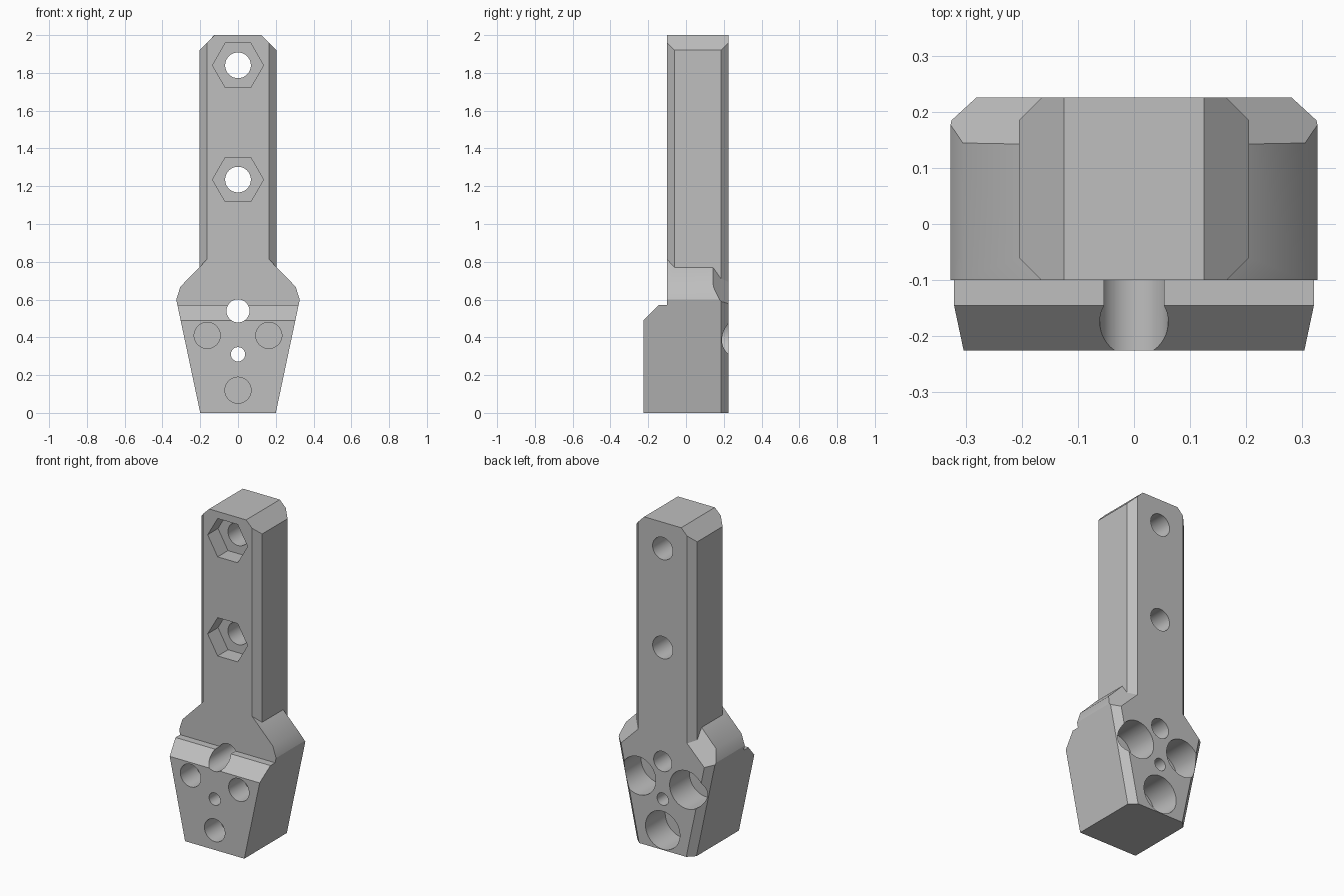
import bpy, bmesh, math
from mathutils import Vector

cube = bpy.data.objects.get("Cube")
if cube:
    bpy.data.objects.remove(cube, do_unlink=True)

grey = bpy.data.materials.new("plain grey")
grey.use_nodes = True
grey.diffuse_color = (0.52, 0.52, 0.52, 1)
grey.node_tree.nodes["Principled BSDF"].inputs["Base Color"].default_value = (0.52, 0.52, 0.52, 1)

BACK, SHANK_FRONT, HEAD_FRONT = 0.225, -0.1, -0.225


def prism(points, offset, length):
    """Extrude a closed loop of 3D points by offset + length along an axis."""
    bm = bmesh.new()
    face = bm.faces.new([bm.verts.new(Vector(p) + Vector(offset)) for p in points])
    side = bmesh.ops.extrude_face_region(bm, geom=[face])
    moved = [v for v in side["geom"] if isinstance(v, bmesh.types.BMVert)]
    bmesh.ops.translate(bm, verts=moved, vec=length)
    bmesh.ops.recalc_face_normals(bm, faces=bm.faces)
    return bm


def slice_off(bm, point, normal):
    """Remove everything beyond a plane and cap the cut of a convex solid."""
    geom = bm.verts[:] + bm.edges[:] + bm.faces[:]
    bmesh.ops.bisect_plane(bm, geom=geom, dist=1e-5, plane_co=point,
                           plane_no=Vector(normal).normalized(), clear_outer=True)
    rim = [e for e in bm.edges if e.is_boundary]
    bmesh.ops.holes_fill(bm, edges=rim, sides=0)
    bmesh.ops.recalc_face_normals(bm, faces=bm.faces)


def finish(bm, name):
    mesh = bpy.data.meshes.new(name)
    bm.to_mesh(mesh)
    bm.free()
    mesh.materials.append(grey)
    obj = bpy.data.objects.new(name, mesh)
    bpy.context.collection.objects.link(obj)
    return obj


def combine(target, other, operation):
    mod = target.modifiers.new(other.name, 'BOOLEAN')
    mod.operation = operation
    mod.solver = 'EXACT'
    mod.object = other
    bpy.context.view_layer.objects.active = target
    bpy.ops.object.modifier_apply(modifier=mod.name)
    bpy.data.objects.remove(other, do_unlink=True)


def bore(target, x, z, radius, start, end, sides=64):
    """Cut a round or hexagonal hole running along y."""
    loop = [(x + radius * math.cos(a), start, z + radius * math.sin(a))
            for a in (2 * math.pi * i / sides for i in range(sides))]
    cutter = finish(prism(loop, (0, 0, 0), (0, end - start, 0)), "bore_cutter")
    cutter.hide_render = True
    combine(target, cutter, 'DIFFERENCE')


# Head: tapered outline with sloping shoulders and chamfered back edges
half = [(0.2, 0), (0.327, 0.6), (0.305, 0.668), (0.12, 0.858)]
outline = half + [(-x, z) for x, z in reversed(half)]
head_bm = prism([(x, HEAD_FRONT, z) for x, z in outline], (0, 0, 0),
                (0, BACK - HEAD_FRONT, 0))
taper = math.atan2(0.127, 0.6)
for s in (-1, 1):
    slice_off(head_bm, (s * 0.327, 0.185, 0.6),
              (s * math.cos(taper), 1, -math.sin(taper)))
    slice_off(head_bm, (s * 0.2, 0.143, 0.775), (s, math.sqrt(2), 1))
tool_body = finish(head_bm, "tool_body")

# Step and sloping ledge across the front of the head
step = [(-0.1, 0.57), (-0.145, 0.57), (-0.3, 0.415), (-0.3, 1), (-0.1, 1)]
step_cutter = finish(prism([(-0.5, y, z) for y, z in step], (0, 0, 0), (1, 0, 0)), "step_cutter")
step_cutter.hide_render = True
combine(tool_body, step_cutter, 'DIFFERENCE')

# Shank: long bar with chamfered edges and top
W = 0.205
bar = [(-W, SHANK_FRONT), (W, SHANK_FRONT), (W, BACK), (-W, BACK)]
shank_bm = prism([(x, y, 0.5) for x, y in bar], (0, 0, 0), (0, 0, 1.5))
for s in (-1, 1):
    slice_off(shank_bm, (s * W, SHANK_FRONT + 0.04, 1), (s, -1, 0))
    slice_off(shank_bm, (s * W, BACK - 0.04, 1), (s, 1, 0))
    slice_off(shank_bm, (s * W, 0, 1.92), (s, 0, 1))
combine(tool_body, finish(shank_bm, "shank"), 'UNION')

# Bolt holes with hexagonal nut pockets
for z in (1.235, 1.84):
    bore(tool_body, 0, z, 0.068, -0.4, 0.4)
    bore(tool_body, 0, z, 0.135, -0.4, SHANK_FRONT + 0.1, 6)

# Through holes in the head
bore(tool_body, 0, 0.54, 0.061, -0.4, 0.4)
bore(tool_body, 0, 0.31, 0.038, -0.4, 0.4)

# Blind pockets: small at the front, wide at the back
for x, z in ((-0.163, 0.41), (0.163, 0.41), (0, 0.12)):
    bore(tool_body, x, z, 0.069, -0.4, HEAD_FRONT + 0.15)
    bore(tool_body, x, z, 0.116, BACK - 0.19, 0.4)

bpy.ops.object.select_all(action='DESELECT')
tool_body.select_set(True)
bpy.context.view_layer.objects.active = tool_body
bpy.ops.object.shade_smooth_by_angle(angle=math.radians(28))
